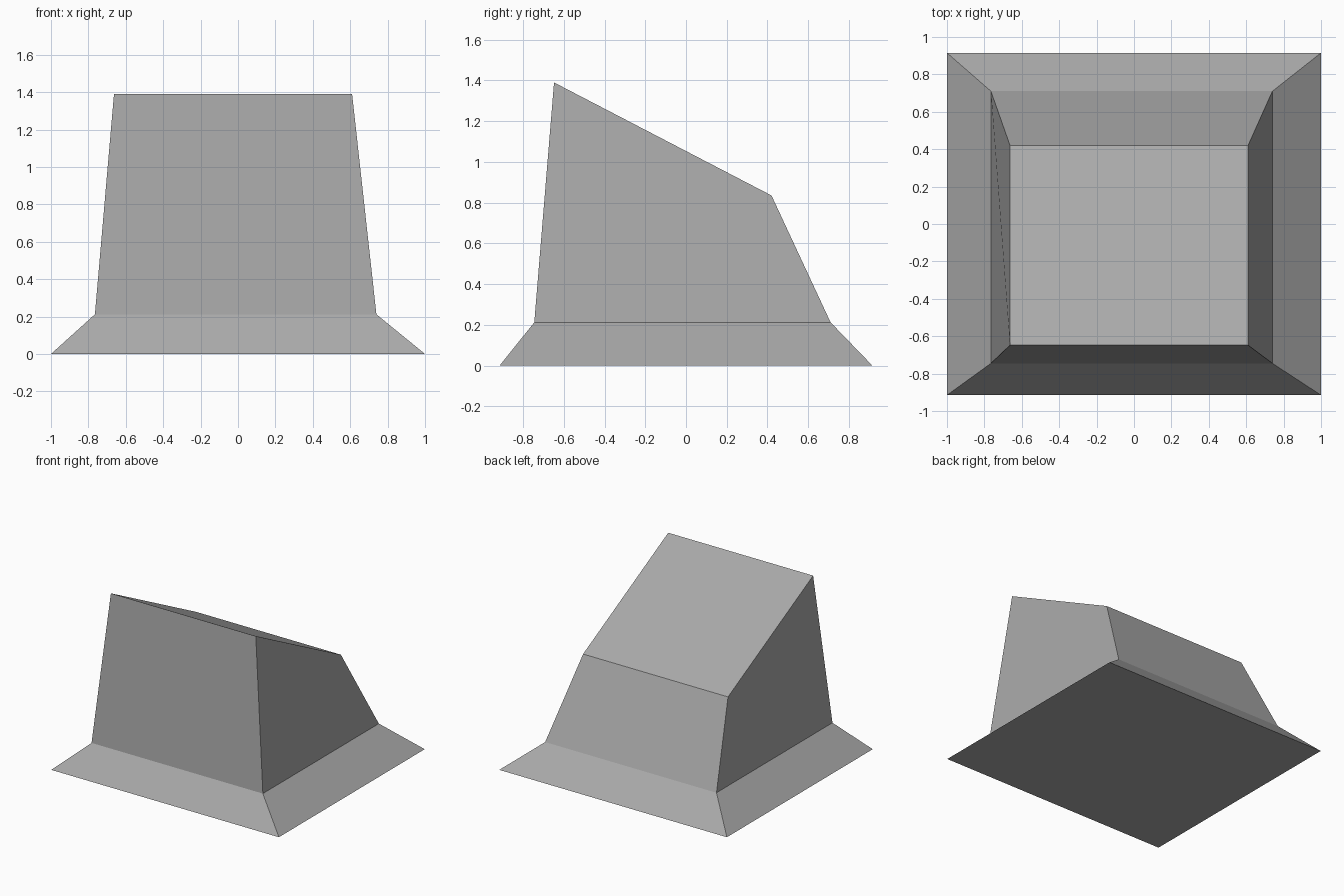
import bpy
import bmesh

# Remove the default cube only
cube = bpy.data.objects.get("Cube")
if cube:
    bpy.data.objects.remove(cube, do_unlink=True)

# Single flat grey
grey = bpy.data.materials.new("plain_grey")
grey.use_nodes = True
colour = (0.4, 0.4, 0.4, 1.0)
grey.diffuse_color = colour
grey.node_tree.nodes["Principled BSDF"].inputs["Base Color"].default_value = colour


def ring(bm, left, right, front, back, z_front, z_back):
    """Add four corners, counter-clockwise from above."""
    corners = [(left, front, z_front), (right, front, z_front),
               (right, back, z_back), (left, back, z_back)]
    return [bm.verts.new(c) for c in corners]


def bridge(bm, lower, upper):
    """Join two rings with quads."""
    for i in range(4):
        j = (i + 1) % 4
        bm.faces.new((lower[i], lower[j], upper[j], upper[i]))


bm = bmesh.new()

# Flared skirt, tapering body and sloping top as stacked rings
rings = [
    ring(bm, -1.0, 1.0, -0.915, 0.915, 0.0, 0.0),
    ring(bm, -0.765, 0.74, -0.745, 0.71, 0.212, 0.212),
    ring(bm, -0.663, 0.61, -0.648, 0.42, 1.39, 0.835),
]
for lower, upper in zip(rings, rings[1:]):
    bridge(bm, lower, upper)

# Flat underside and sloping roof
bm.faces.new(rings[0][::-1])
bm.faces.new(rings[-1])
bmesh.ops.recalc_face_normals(bm, faces=bm.faces)

mesh = bpy.data.meshes.new("sloped_block_with_skirt")
bm.to_mesh(mesh)
bm.free()
mesh.materials.append(grey)
block = bpy.data.objects.new("sloped_block_with_skirt", mesh)
bpy.context.collection.objects.link(block)
